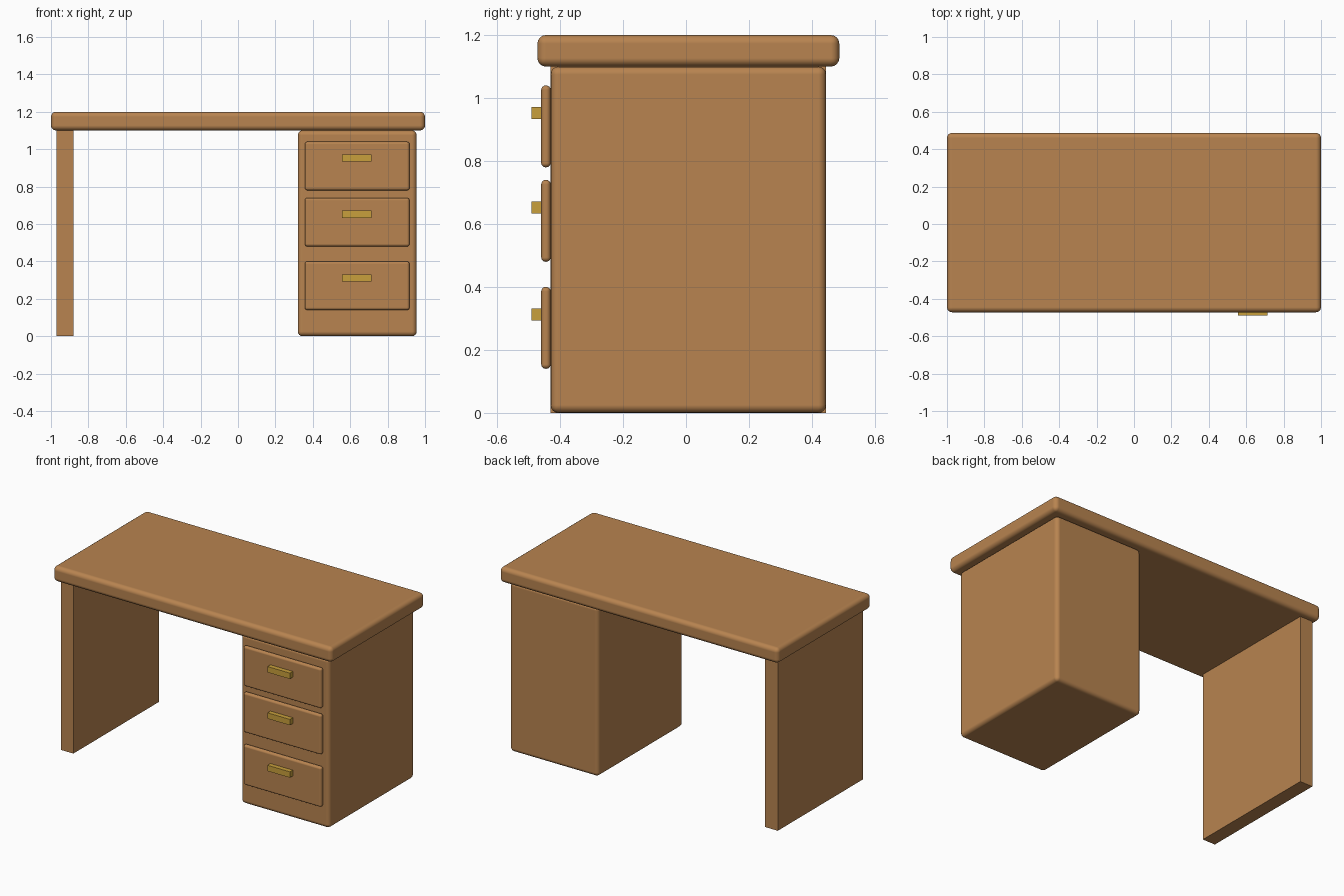
import bpy
import bmesh
from mathutils import Vector

cube = bpy.data.objects.get("Cube")
if cube:
    bpy.data.objects.remove(cube, do_unlink=True)


def make_material(name, rgb):
    mat = bpy.data.materials.new(name)
    mat.use_nodes = True
    color = (*rgb, 1.0)
    mat.diffuse_color = color
    mat.node_tree.nodes["Principled BSDF"].inputs["Base Color"].default_value = color
    return mat


wood = make_material("warm wood", (0.48, 0.23, 0.08))
brass = make_material("brass", (0.58, 0.35, 0.045))


def box(name, low, high, mat, radius=0.0):
    """Box between two corners, with optionally rounded edges."""
    low, high = Vector(low), Vector(high)
    mesh = bpy.data.meshes.new(name)
    bm = bmesh.new()
    bmesh.ops.create_cube(bm, size=1.0)
    bmesh.ops.scale(bm, vec=high - low, verts=bm.verts)
    bm.to_mesh(mesh)
    bm.free()
    mesh.materials.append(mat)
    obj = bpy.data.objects.new(name, mesh)
    obj.location = (low + high) / 2
    bpy.context.collection.objects.link(obj)
    if radius:
        mesh.shade_smooth()
        bevel = obj.modifiers.new("rounded edges", "BEVEL")
        bevel.width = radius
        bevel.segments = 4
        bevel.harden_normals = True
    return obj


FRONT, BACK, UNDER_TOP = -0.43, 0.445, 1.1

# Worktop and its two supports
box("desktop", (-1, -0.472, UNDER_TOP), (1, 0.487, 1.2), wood, 0.027)
box("side_panel", (-0.97, FRONT, 0), (-0.88, BACK, UNDER_TOP), wood)
box("drawer_cabinet", (0.32, FRONT, 0), (0.955, BACK, UNDER_TOP), wood, 0.025)

# Drawer fronts, each with a bar handle
for label, bottom in (("top", 0.78), ("middle", 0.48), ("bottom", 0.14)):
    box(label + "_drawer", (0.357, FRONT - 0.03, bottom),
        (0.917, FRONT, bottom + 0.26), wood, 0.014)
    box(label + "_handle", (0.555, FRONT - 0.06, bottom + 0.153),
        (0.715, FRONT - 0.03, bottom + 0.191), brass)
